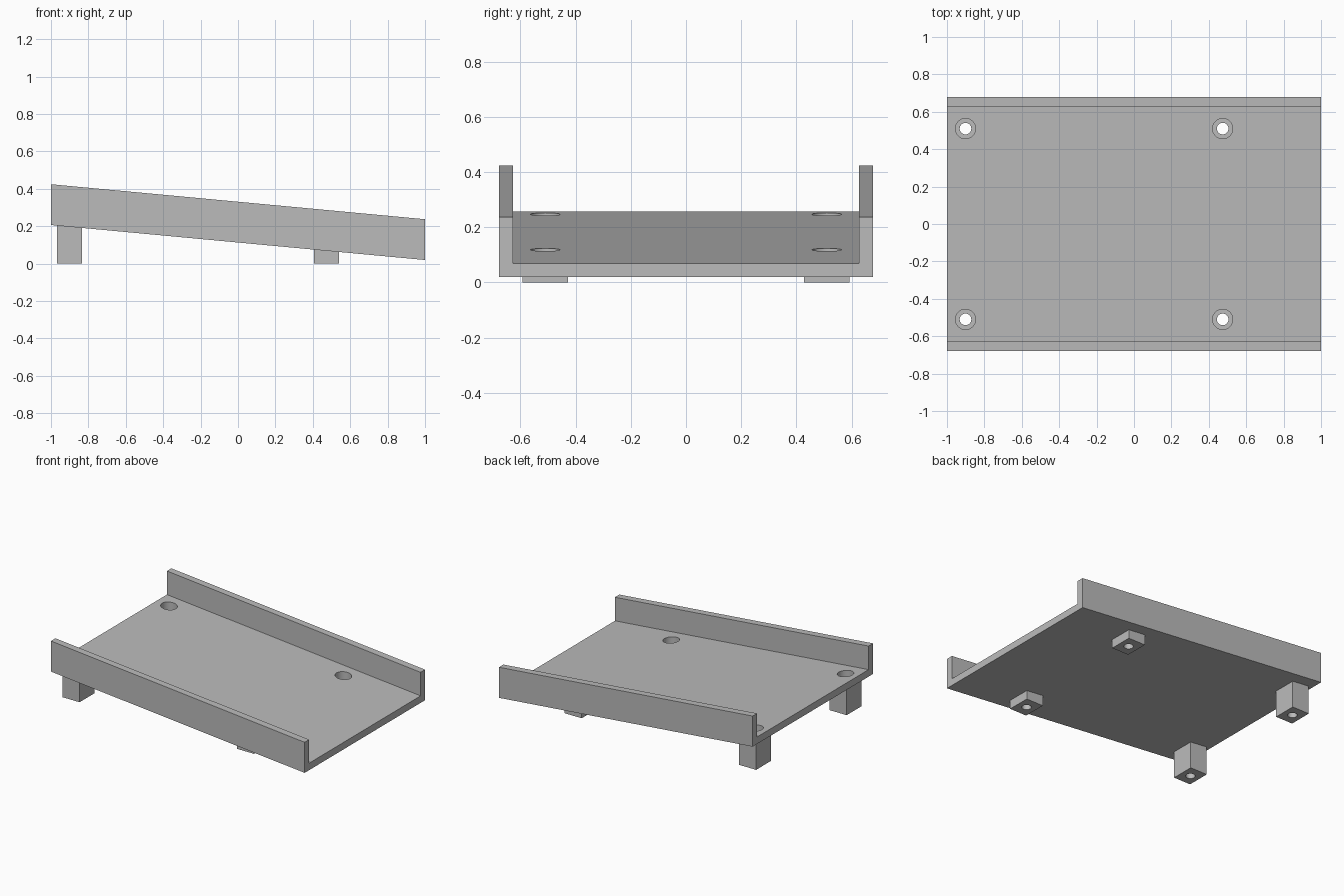
import bpy, bmesh

if "Cube" in bpy.data.objects:
    bpy.data.objects.remove(bpy.data.objects["Cube"])

HALF_W, WALL, FLOOR, HEIGHT = 0.678, 0.05, 0.05, 0.218
POST_X, POST_Y = (-0.901, 0.474), (-0.51, 0.51)
POST_DX, POST_DY = 0.067, 0.083
LEDGE = 0.05

grey = bpy.data.materials.new("plain grey")
grey.use_nodes = True
colour = (0.5, 0.5, 0.5, 1)
grey.diffuse_color = colour
grey.node_tree.nodes["Principled BSDF"].inputs["Base Color"].default_value = colour


def underside(x):
    """Height of the sloping underside of the tray."""
    return 0.113 - 0.0935 * x


def finish(name, bm):
    bmesh.ops.recalc_face_normals(bm, faces=bm.faces)
    mesh = bpy.data.meshes.new(name)
    bm.to_mesh(mesh)
    bm.free()
    mesh.materials.append(grey)
    obj = bpy.data.objects.new(name, mesh)
    bpy.context.collection.objects.link(obj)
    return obj


def sloped_prism(name, profile, x0, x1):
    """Extrude a (y, height) profile along x; height None means the ground."""
    bm = bmesh.new()
    ends = [[bm.verts.new((x, y, 0 if h is None else underside(x) + h))
             for y, h in profile] for x in (x0, x1)]
    a, b = ends
    bm.faces.new(a)
    bm.faces.new(b)
    for i in range(len(profile)):
        j = (i + 1) % len(profile)
        bm.faces.new((a[i], a[j], b[j], b[i]))
    return finish(name, bm)


def cylinder(name, x, y, radius, z0, z1):
    bm = bmesh.new()
    bmesh.ops.create_cone(bm, cap_ends=True, segments=48, radius1=radius,
                          radius2=radius, depth=z1 - z0)
    bmesh.ops.translate(bm, verts=bm.verts, vec=(x, y, (z0 + z1) / 2))
    return finish(name, bm)


def combine(target, tool, operation):
    mod = target.modifiers.new(tool.name, "BOOLEAN")
    mod.operation, mod.solver, mod.object = operation, "EXACT", tool
    bpy.context.view_layer.objects.active = target
    bpy.ops.object.modifier_apply(modifier=mod.name)
    bpy.data.objects.remove(tool)


# Sloping tray with a raised wall along each long side
inner = HALF_W - WALL
tray = sloped_prism("sloped_tray", [
    (-HALF_W, 0), (HALF_W, 0), (HALF_W, HEIGHT), (inner, HEIGHT),
    (inner, FLOOR), (-inner, FLOOR), (-inner, HEIGHT), (-HALF_W, HEIGHT)], -1, 1)

# Four square posts, with flat feet and tops buried in the floor
spots = [(x, y) for x in POST_X for y in POST_Y]
for x, y in spots:
    post = sloped_prism("post", [
        (y - POST_DY, None), (y + POST_DY, None),
        (y + POST_DY, FLOOR / 2), (y - POST_DY, FLOOR / 2)], x - POST_DX, x + POST_DX)
    combine(tray, post, "UNION")

# Counterbored screw holes straight down through the posts
for x, y in spots:
    combine(tray, cylinder("screw_hole", x, y, 0.031, -0.1, 0.5), "DIFFERENCE")
    combine(tray, cylinder("screw_head_recess", x, y, 0.054, LEDGE, 0.5), "DIFFERENCE")

bpy.ops.object.select_all(action="DESELECT")
tray.select_set(True)
bpy.context.view_layer.objects.active = tray
bpy.ops.object.shade_smooth_by_angle()
